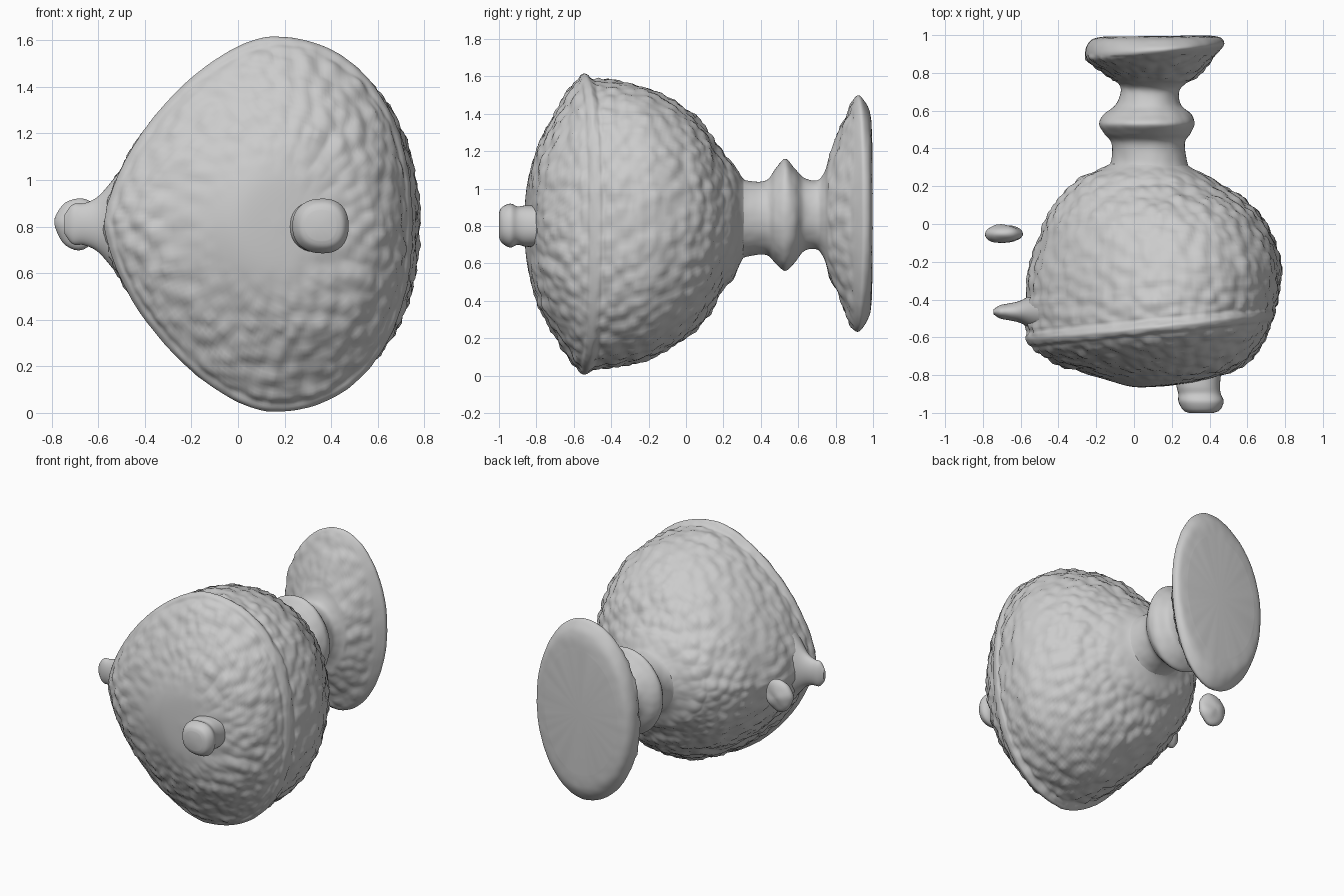
import bpy, bmesh, math
from mathutils import Vector, noise

if "Cube" in bpy.data.objects:
    bpy.data.objects.remove(bpy.data.objects["Cube"])

SEG = 192


def spline(rows, sub):
    """Catmull-Rom through rows of station values."""
    out = []
    for i in range(len(rows) - 1):
        a, b = rows[max(i - 1, 0)], rows[i]
        c, d = rows[i + 1], rows[min(i + 2, len(rows) - 1)]
        for k in range(sub):
            t = k / sub
            out.append([0.5 * (2 * q + (r - p) * t + (2 * p - 5 * q + 4 * r - s) * t * t
                               + (3 * q - p - 3 * r + s) * t ** 3)
                        for p, q, r, s in zip(a, b, c, d)])
    out.append(list(rows[-1]))
    return out


def tilt(y):
    """The seam of the bowl and the rim of the foot both lean a little."""
    return 0.1 * min(1, max(0, -y / 0.5)) + 0.07 * max(0, 1 - abs(y - 0.91) / 0.1)


def section(y, xl, xr, zl, zh, p, seg, lean=True):
    """Egg-shaped ring: pointed left half (exponent p), fuller right half."""
    xm, zm = xl + 0.54 * (xr - xl), (zl + zh) / 2
    pts = []
    for i in range(seg):
        a = math.tau * i / seg
        c, s = math.cos(a), math.sin(a)
        e = 2 / (max(p, 2 + (1.9 - p) * 0.7) if c > 0 else p)
        w = xr - xm if c > 0 else xm - xl
        x = xm + math.copysign(abs(c) ** e, c) * w
        pts.append(Vector((x, y + (tilt(y) * (x - 0.13) if lean else 0),
                           zm + math.copysign(abs(s) ** e, s) * (zh - zl) / 2)))
    return pts


def build(name, rings, bumps=None):
    """Skin a list of rings, cap both ends and hammer the surface."""
    bm = bmesh.new()
    loops = [[bm.verts.new(v) for v in r] for r in rings]
    n = len(rings[0])
    for a, b in zip(loops, loops[1:]):
        for i in range(n):
            j = (i + 1) % n
            bm.faces.new((a[i], a[j], b[j], b[i]))
    for loop in (loops[0], loops[-1]):
        centre = bm.verts.new(sum((v.co for v in loop), Vector()) / n)
        for i in range(n):
            bm.faces.new((loop[i], loop[(i + 1) % n], centre))
    bmesh.ops.recalc_face_normals(bm, faces=bm.faces)
    bm.normal_update()
    if bumps:
        moves = [(v, v.normal * bumps(v.co)) for v in bm.verts]
        for v, m in moves:
            v.co += m
    mesh = bpy.data.meshes.new(name)
    bm.to_mesh(mesh)
    bm.free()
    ob = bpy.data.objects.new(name, mesh)
    bpy.context.collection.objects.link(ob)
    bpy.context.view_layer.objects.active = ob
    ob.select_set(True)
    bpy.ops.object.shade_smooth_by_angle(angle=math.radians(50))
    ob.select_set(False)
    return ob


def hammered(co):
    # plain around the front centre, on the seam and towards the neck
    y = co.y - tilt(co.y) * (co.x - 0.13)
    q = math.hypot(co.x - 0.1, co.z - 0.81)
    f = min(1, max(0, (q - 0.2) / 0.25)) * min(1, abs(y + 0.55) / 0.06)
    groove = sum(max(0, 1 - abs(y - g) / 0.018) for g in (-0.59, -0.5, -0.33))
    return f * 0.028 * (0.42 - noise.voronoi(co * 14)[0][0]) - 0.006 * groove


def foot_bumps(co):
    f = 1 if 0.76 < co.y < 0.89 else 0.15
    return f * 0.022 * (0.4 - noise.voronoi(co * 13)[0][0])


# Egg-shaped bowl with closed front: y, left, right, bottom, top, left exponent
body = [(-0.862, 0.16, 0.20, 0.79, 0.83, 1.9),
        (-0.85, 0.0, 0.38, 0.58, 1.04, 1.85),
        (-0.80, -0.14, 0.57, 0.38, 1.23, 1.75),
        (-0.70, -0.39, 0.675, 0.20, 1.42, 1.6),
        (-0.61, -0.52, 0.72, 0.06, 1.56, 1.56),
        (-0.55, -0.57, 0.745, 0.005, 1.615, 1.55),
        (-0.50, -0.575, 0.755, 0.03, 1.59, 1.55),
        (-0.38, -0.585, 0.775, 0.045, 1.58, 1.55),
        (-0.20, -0.555, 0.775, 0.085, 1.54, 1.6),
        (0.00, -0.48, 0.70, 0.20, 1.43, 1.7),
        (0.12, -0.41, 0.60, 0.32, 1.31, 1.8),
        (0.20, -0.34, 0.48, 0.46, 1.19, 1.9),
        (0.25, -0.28, 0.40, 0.51, 1.14, 1.9),
        (0.30, -0.16, 0.30, 0.62, 1.06, 1.9),
        (0.34, -0.10, 0.26, 0.66, 1.02, 1.9)]
build("bowl", [section(*r, SEG) for r in spline(body, 9)], hammered)

# Neck with a ring, flaring into an oval foot
stem = [(0.28, -0.15, 0.30, 0.62, 1.06),
        (0.34, -0.12, 0.28, 0.64, 1.04),
        (0.43, -0.12, 0.27, 0.645, 1.045),
        (0.48, -0.16, 0.30, 0.60, 1.11),
        (0.53, -0.185, 0.32, 0.56, 1.16),
        (0.58, -0.16, 0.305, 0.60, 1.11),
        (0.63, -0.10, 0.25, 0.665, 1.06),
        (0.70, -0.07, 0.24, 0.675, 1.045),
        (0.74, -0.08, 0.27, 0.62, 1.09),
        (0.77, -0.12, 0.32, 0.52, 1.19),
        (0.83, -0.20, 0.385, 0.39, 1.34),
        (0.88, -0.25, 0.435, 0.27, 1.45),
        (0.92, -0.26, 0.475, 0.235, 1.50),
        (0.96, -0.25, 0.475, 0.28, 1.46),
        (0.985, -0.22, 0.45, 0.34, 1.40),
        (0.995, -0.16, 0.39, 0.44, 1.30)]
build("stem_and_foot", [section(*r, 2.0, 128) for r in spline(stem, 6)], foot_bumps)

# Knob on the closed front
knob = [(-1.0, 0.29, 0.42, 0.74, 0.87),
        (-0.985, 0.26, 0.455, 0.71, 0.90),
        (-0.94, 0.235, 0.475, 0.685, 0.92),
        (-0.90, 0.235, 0.46, 0.70, 0.905),
        (-0.86, 0.225, 0.455, 0.69, 0.91),
        (-0.80, 0.22, 0.46, 0.69, 0.91)]
build("front_knob", [section(*r, 2.3, 40, False) for r in spline(knob, 4)])

# Pointed side lug: x, centre y, half depth, half height
lug = [(-0.45, -0.46, 0.15, 0.30), (-0.53, -0.465, 0.10, 0.20),
       (-0.60, -0.465, 0.06, 0.12), (-0.66, -0.465, 0.045, 0.09),
       (-0.71, -0.465, 0.035, 0.085), (-0.745, -0.465, 0.012, 0.04)]
rings = []
for x, y, ry, rz in spline(lug, 5):
    rings.append([Vector((x, y + ry * math.cos(a), 0.81 + rz * math.sin(a)))
                  for a in (math.tau * i / 40 for i in range(40))])
build("side_lug", rings)

# Small detached nub beside the bowl
nub = []
for k in range(1, 16):
    a = math.pi * k / 16
    r = math.sin(a)
    nub.append([Vector((-0.685 + 0.1 * r * math.cos(t), -0.052 - 0.048 * math.cos(a),
                        0.81 + 0.11 * r * math.sin(t)))
                for t in (math.tau * i / 32 for i in range(32))])
build("loose_nub", nub, lambda co: 0.01 * noise.noise(co * 14))
